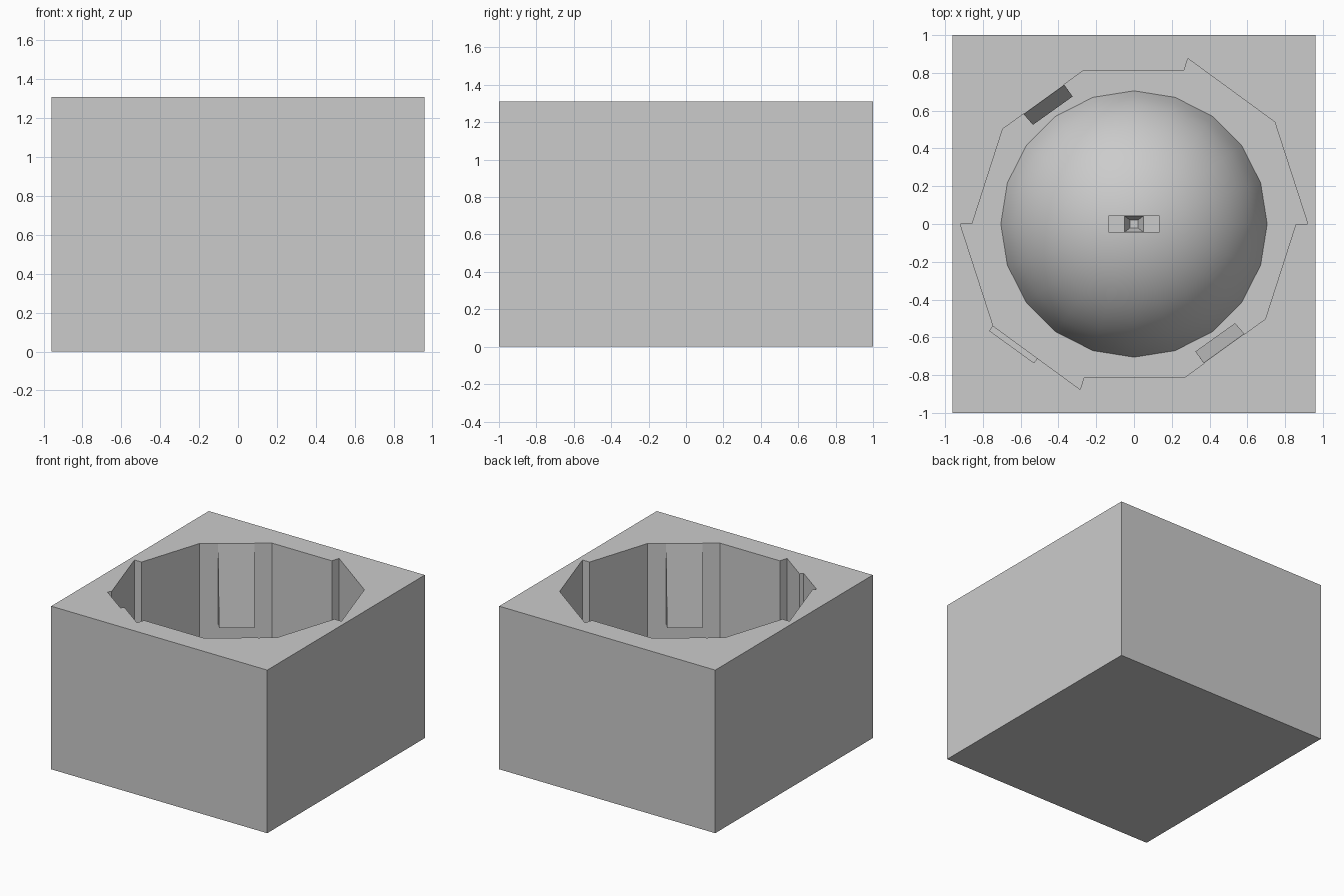
import bpy, bmesh
from math import sin, cos, asin, pi

if "Cube" in bpy.data.objects:
    bpy.data.objects.remove(bpy.data.objects["Cube"])

H = 1.31          # block height
FLOOR = 0.15      # cavity floor
CATCH_Z = 0.665   # lower end of the catches
DOME_R, DOME_H = 0.705, 0.55
TOP = FLOOR + DOME_H


def loft(name, rings):
    """Closed solid through rings of equal point count."""
    bm = bmesh.new()
    loops = [[bm.verts.new(p) for p in r] for r in rings]
    n = len(loops[0])
    bm.faces.new(loops[0][::-1])
    bm.faces.new(loops[-1])
    for a, b in zip(loops, loops[1:]):
        for i in range(n):
            j = (i + 1) % n
            bm.faces.new((a[i], a[j], b[j], b[i]))
    bmesh.ops.recalc_face_normals(bm, faces=bm.faces[:])
    me = bpy.data.meshes.new(name)
    bm.to_mesh(me)
    bm.free()
    ob = bpy.data.objects.new(name, me)
    bpy.context.collection.objects.link(ob)
    return ob


def at(points, z):
    return [(x, y, z) for x, y in points]


def rect(x, y):
    return [(-x, -y), (x, -y), (x, y), (-x, y)]


def turn(points):
    return [(-x, -y) for x, y in points]


def cut(ob, cutter):
    m = ob.modifiers.new("cut", "BOOLEAN")
    m.operation = "DIFFERENCE"
    m.solver = "EXACT"
    m.object = cutter
    cutter.hide_render = True
    cutter.hide_set(True)


# block
block = loft("block", [at(rect(0.96, 1.0), 0), at(rect(0.96, 1.0), H)])

# toothed cavity, symmetric under a half turn
half = [(0.285, 0.876), (0.265, 0.812), (-0.268, 0.812), (-0.695, 0.503),
        (-0.857, 0.0), (-0.92, 0.0), (-0.745, -0.54)]
outline = half + turn(half)
cut(block, loft("cavity_cutter", [at(outline, FLOOR), at(outline, H + 0.1)]))

# notch in the cavity wall
notch = [(-0.73, -0.52), (-0.765, -0.565), (-0.53, -0.735), (-0.495, -0.69)]
cut(block, loft("notch_cutter", [at(notch, CATCH_Z), at(notch, H + 0.1)]))

# two sloping catches on opposite walls
outer = [(-0.37, 0.738), (-0.585, 0.583)]
inner = [(-0.535, 0.525), (-0.325, 0.675)]
lip = [(-0.584, 0.581), (-0.369, 0.736)]
for name, f in (("left_catch", list), ("right_catch", turn)):
    loft(name, [at(f(outer + inner), CATCH_Z), at(f(outer + lip), H)])

# dome on the floor
R = (DOME_R ** 2 + DOME_H ** 2) / (2 * DOME_H)
edge = asin(DOME_R / R)
if DOME_H > R:
    edge = pi - edge
rings = []
for k in range(10):
    t = edge * (1 - k / 10)
    r, z = R * sin(t), TOP - R + R * cos(t)
    rings.append([(r * cos(a * pi / 10), r * sin(a * pi / 10), z) for a in range(20)])
rings.append([(0.004 * cos(a * pi / 10), 0.004 * sin(a * pi / 10), TOP) for a in range(20)])
dome = loft("dome", rings)

# small bar on the dome with a tapered pit in the middle
bar = loft("dome_bar", [at(rect(0.135, 0.045), TOP - 0.06),
                        at(rect(0.135, 0.045), TOP + 0.01)])
pit = loft("pit_cutter", [at(rect(0.02, 0.02), TOP - 0.05),
                          at(rect(0.05, 0.043), TOP + 0.012)])
cut(dome, pit)
cut(bar, pit)

bpy.ops.object.select_all(action="DESELECT")
dome.select_set(True)
bpy.context.view_layer.objects.active = dome
bpy.ops.object.shade_smooth_by_angle()
